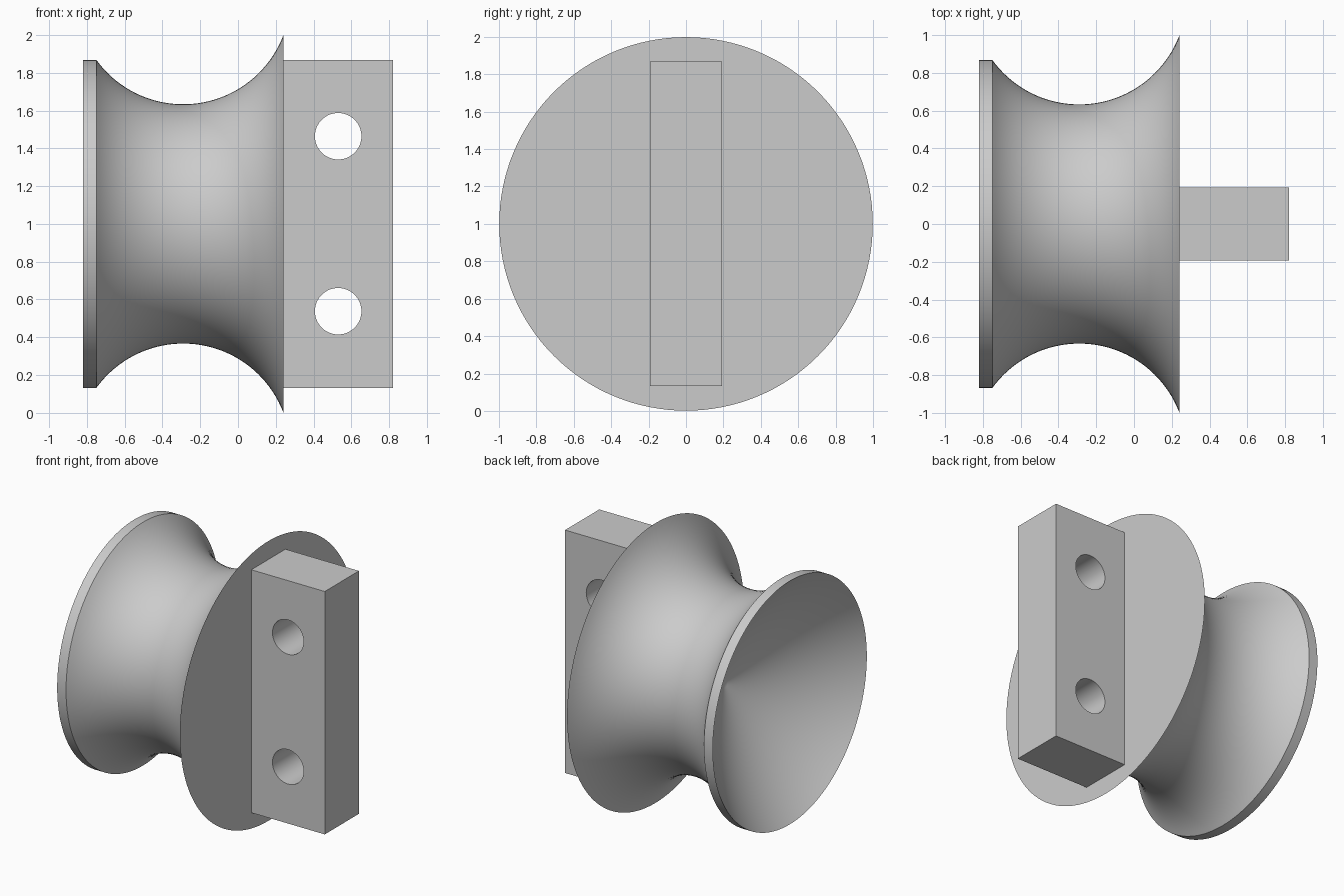
import bpy, bmesh, math
from mathutils import Matrix

if "Cube" in bpy.data.objects:
    bpy.data.objects.remove(bpy.data.objects["Cube"])

grey = bpy.data.materials.new("plain_grey")
grey.diffuse_color = (0.6, 0.6, 0.6, 1)
grey.use_nodes = True
grey.node_tree.nodes["Principled BSDF"].inputs["Base Color"].default_value = grey.diffuse_color
ZC = 1.0  # height of the spool axis


def add_object(name, bm):
    bmesh.ops.recalc_face_normals(bm, faces=bm.faces)
    me = bpy.data.meshes.new(name)
    bm.to_mesh(me)
    bm.free()
    me.materials.append(grey)
    ob = bpy.data.objects.new(name, me)
    bpy.context.collection.objects.link(ob)
    return ob


def smooth(ob):
    bpy.ops.object.select_all(action='DESELECT')
    ob.select_set(True)
    bpy.context.view_layer.objects.active = ob
    bpy.ops.object.shade_smooth_by_angle(angle=math.radians(25))


def lathe_x(name, profile, n=128):
    """Revolve (x, radius) points around the horizontal x axis."""
    bm = bmesh.new()
    vs = [bm.verts.new((x, 0, ZC + r)) for x, r in profile]
    es = [bm.edges.new(p) for p in zip(vs, vs[1:])]
    bmesh.ops.spin(bm, geom=vs + es, cent=(0, 0, ZC), axis=(1, 0, 0),
                   angle=math.tau, steps=n)
    bmesh.ops.remove_doubles(bm, verts=bm.verts, dist=1e-5)
    return add_object(name, bm)


# Spool: pointed dish, thin rim, circular groove, flat wide flange
GX, GR, GC = -0.29, 0.567, 1.2        # groove circle: x, radius, radial centre
a0 = math.asin((-0.75 - GX) / GR)
a1 = math.asin((0.24 - GX) / GR)
groove = []
for i in range(41):
    a = a0 + (a1 - a0) * i / 40
    groove.append((GX + GR * math.sin(a), GC - GR * math.cos(a)))
rim = groove[0][1]
# Dish arc: slope angle grows from t0 at the axis to t1 at the rim
depth, half = 0.52, math.radians(14)
chord = math.atan2(depth, rim)
t0, t1 = chord - half, chord + half
R = rim / (math.sin(t1) - math.sin(t0))
dish = []
for i in range(33):
    t = t0 + (t1 - t0) * i / 32
    dish.append((-0.82 + depth - R * (math.cos(t0) - math.cos(t)),
                 R * (math.sin(t) - math.sin(t0))))
spool = lathe_x("spool", dish + groove + [(0.24, 0)])
smooth(spool)

# Mounting block
bm = bmesh.new()
bmesh.ops.create_cube(bm, size=1, matrix=Matrix.Translation((0.525, 0, 1.0))
                      @ Matrix.Diagonal((0.59, 0.385, 1.734, 1)))
block = add_object("mounting_block", bm)

# Two bolt holes through the block
bm = bmesh.new()
for z in (0.538, 1.464):
    bmesh.ops.create_cone(bm, cap_ends=True, segments=64, radius1=0.123,
                          radius2=0.123, depth=1,
                          matrix=Matrix.Translation((0.53, 0, z))
                          @ Matrix.Rotation(math.pi / 2, 4, 'X'))
cutter = add_object("hole_cutter", bm)
mod = block.modifiers.new("holes", 'BOOLEAN')
mod.operation = 'DIFFERENCE'
mod.solver = 'EXACT'
mod.object = cutter
bpy.context.view_layer.objects.active = block
bpy.ops.object.modifier_apply(modifier=mod.name)
bpy.data.objects.remove(cutter)
smooth(block)
